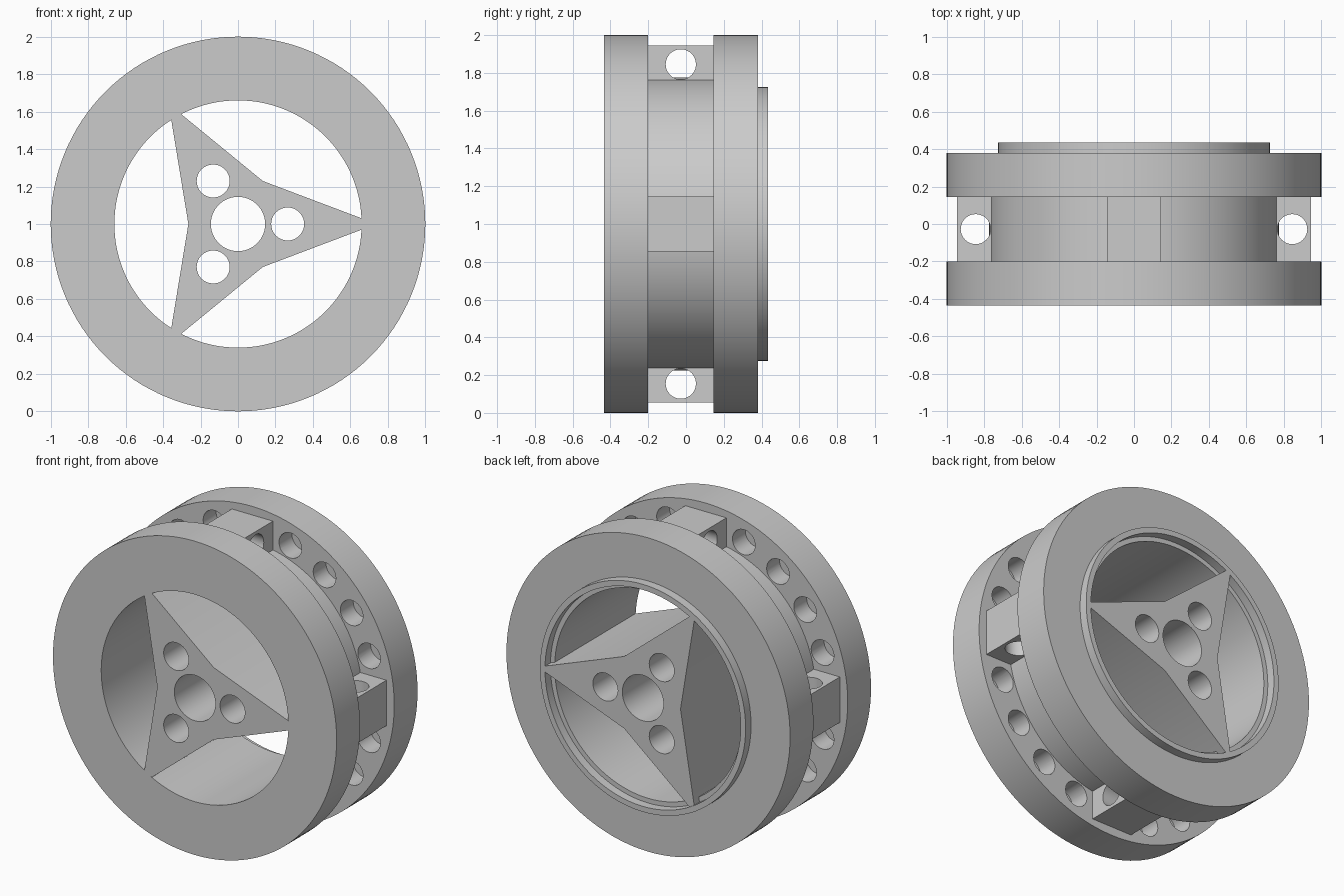
import bpy, bmesh
from math import cos, sin, pi, radians
from mathutils import Matrix, Vector

cube = bpy.data.objects.get("Cube")
if cube:
    bpy.data.objects.remove(cube, do_unlink=True)

grey = bpy.data.materials.new("plain grey")
grey.use_nodes = True
grey.diffuse_color = (0.6, 0.6, 0.6, 1)
grey.node_tree.nodes["Principled BSDF"].inputs["Base Color"].default_value = (0.6, 0.6, 0.6, 1)

ALONG_Y = Matrix.Rotation(pi / 2, 4, 'X')
FRONT, BACK = -0.435, 0.435      # overall depth
GAP = (-0.2, 0.145)              # groove between the two flanges


def spin(angle):
    """Rotation about the wheel axle."""
    return Matrix.Rotation(-angle, 4, 'Y')


def make_object(name, bm):
    bmesh.ops.recalc_face_normals(bm, faces=bm.faces)
    mesh = bpy.data.meshes.new(name)
    bm.to_mesh(mesh)
    bm.free()
    mesh.materials.append(grey)
    obj = bpy.data.objects.new(name, mesh)
    obj.location.z = 1
    bpy.context.collection.objects.link(obj)
    return obj


def add_cylinder(bm, radius, depth, matrix, sides=40):
    bmesh.ops.create_cone(bm, cap_ends=True, segments=sides, radius1=radius,
                          radius2=radius, depth=depth, matrix=matrix)


def drill(obj, bm):
    """Cut the cylinders in bm out of the object."""
    cutter = make_object("hole_cutter", bm)
    cutter.hide_render = True
    mod = obj.modifiers.new("holes", 'BOOLEAN')
    mod.operation = 'DIFFERENCE'
    mod.solver = 'EXACT'
    mod.object = cutter
    bpy.context.view_layer.update()
    graph = bpy.context.evaluated_depsgraph_get()
    result = bpy.data.meshes.new_from_object(obj.evaluated_get(graph))
    obj.modifiers.clear()
    obj.data = result
    bpy.data.objects.remove(cutter, do_unlink=True)


def smooth(obj):
    bpy.ops.object.select_all(action='DESELECT')
    obj.select_set(True)
    bpy.context.view_layer.objects.active = obj
    bpy.ops.object.shade_smooth_by_angle(angle=radians(30))


# Rim: two flanges, hub drum and stepped back lip, turned from one profile
profile = [(0.66, FRONT), (1, FRONT), (1, GAP[0]), (0.775, GAP[0]),
           (0.775, GAP[1]), (1, GAP[1]), (1, 0.38), (0.725, 0.38),
           (0.725, BACK), (0.69, BACK), (0.69, 0.38), (0.66, 0.38)]
SEGMENTS = 128
bm = bmesh.new()
rings = []
for i in range(SEGMENTS):
    a = 2 * pi * i / SEGMENTS
    rings.append([bm.verts.new((r * cos(a), y, r * sin(a))) for r, y in profile])
for i, ring in enumerate(rings):
    after = rings[(i + 1) % SEGMENTS]
    for j in range(len(profile)):
        k = (j + 1) % len(profile)
        bm.faces.new((ring[j], ring[k], after[k], after[j]))
rim = make_object("rim", bm)

# Blind holes around the inner face of both flanges, skipping the block positions
bm = bmesh.new()
for i in range(20):
    if i % 5:
        for y in GAP:
            place = spin(2 * pi * i / 20) @ Matrix.Translation((0.865, y, 0))
            add_cylinder(bm, 0.08, 0.26, place @ ALONG_Y, 32)
drill(rim, bm)
smooth(rim)

# Spoke star: three tapered points reaching the bore
bm = bmesh.new()
outline = []
for i in range(3):
    turn = spin(2 * pi * i / 3)
    for x, z in ((0.69, -0.019), (0.69, 0.019), (0.1325, 0.2295)):
        outline.append(turn @ Vector((x, FRONT + 0.001, z)))
face = bm.faces.new([bm.verts.new(p) for p in outline])
extruded = bmesh.ops.extrude_face_region(bm, geom=[face])
moved = [g for g in extruded["geom"] if isinstance(g, bmesh.types.BMVert)]
bmesh.ops.translate(bm, verts=moved, vec=(0, BACK - FRONT - 0.002, 0))
star = make_object("spoke_star", bm)

# Axle bore and three bolt holes
bm = bmesh.new()
add_cylinder(bm, 0.145, 2, ALONG_Y, 64)
for i in range(3):
    place = spin(2 * pi * i / 3) @ Matrix.Translation((0.265, 0, 0))
    add_cylinder(bm, 0.088, 2, place @ ALONG_Y)
drill(star, bm)
smooth(star)

# Four blocks between the flanges, each with a crosswise hole
middle = sum(GAP) / 2
for i, side in enumerate(("left", "top", "right", "bottom")):
    turn = spin(i * pi / 2)
    bm = bmesh.new()
    size = Matrix.Diagonal((0.245, GAP[1] - GAP[0] + 0.004, 0.29, 1))
    bmesh.ops.create_cube(bm, size=1, matrix=turn @ Matrix.Translation((0.8225, middle, 0)) @ size)
    block = make_object(side + "_block", bm)
    bm = bmesh.new()
    add_cylinder(bm, 0.08, 0.6, turn @ Matrix.Translation((0.845, middle, 0)))
    drill(block, bm)
    smooth(block)
